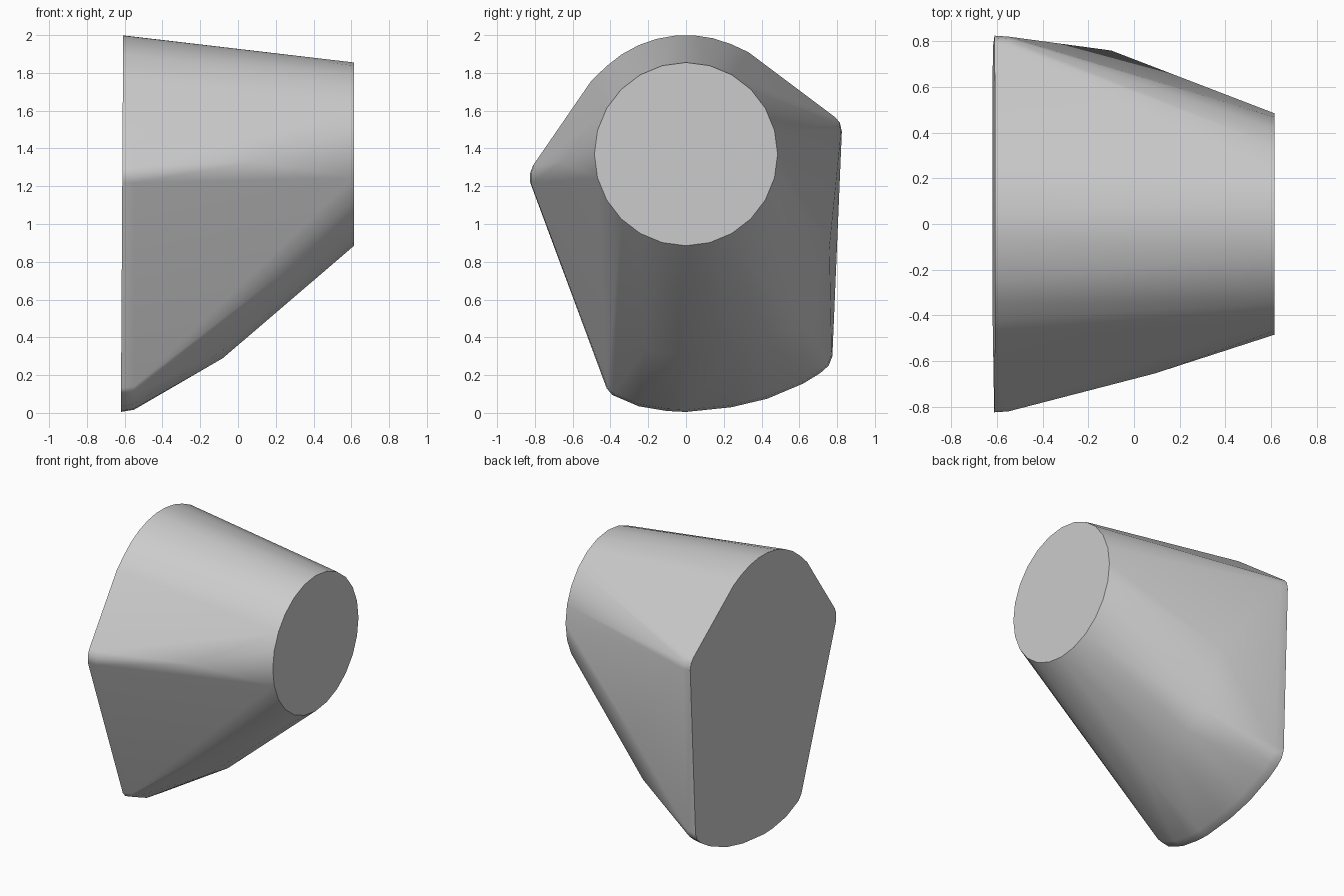
import bpy
import bmesh
import math

cube = bpy.data.objects.get("Cube")
if cube:
    bpy.data.objects.remove(cube, do_unlink=True)

# Plain grey surface
grey = bpy.data.materials.new("plain_grey")
grey.use_nodes = True
colour = (0.6, 0.6, 0.6, 1.0)
grey.diffuse_color = colour
grey.node_tree.nodes["Principled BSDF"].inputs["Base Color"].default_value = colour


def base_x(z):
    """The wide end leans very slightly."""
    return -0.62 + 0.006 * z


def arc(cy, cz, radius, start, end, steps):
    """Points (y, z) along an arc, angles in degrees from +y."""
    angles = [math.radians(start + (end - start) * i / steps) for i in range(steps + 1)]
    return [(cy + radius * math.cos(a), cz + radius * math.sin(a)) for a in angles]


# Wide end: rounded crown, two shoulders, curved underside
crown = arc(0, 1.38, 0.62, 58, 142, 9)
shoulders = [(0.33, 1.91), (0.79, 1.565), (0.815, 1.535), (0.825, 1.49),
             (-0.5, 1.76), (-0.81, 1.31), (-0.825, 1.27), (-0.825, 1.22)]
underside = [(0.775, 0.30), (0.755, 0.25), (0.71, 0.21), (0.62, 0.155), (0.43, 0.075),
             (0.24, 0.03), (0, 0.005), (-0.1, 0.01), (-0.25, 0.035),
             (-0.39, 0.095), (-0.42, 0.13)]
points = [(base_x(z), y, z) for y, z in crown + shoulders + underside]

# Softened lip next to the wide end
points += [(-0.55, y * 0.995, 1 + (z - 1) * 0.988) for y, z in shoulders + underside if z < 1.6]

# Belly ridge between the ends, side corner and front ridge
belly = [(-0.22, 0.33), (0, 0.29), (0.25, 0.315), (0.45, 0.385), (0.6, 0.48)]
points += [(-0.08, y, z) for y, z in belly]
points += [(-0.1, 0.76, 0.88), (0.09, -0.655, 1.33)]

# Round narrow end
points += [(0.615, y, z) for y, z in arc(0, 1.37, 0.485, 0, 345, 23)]

# Wrap the outline points in one closed skin
bm = bmesh.new()
for p in points:
    bm.verts.new(p)
hull = bmesh.ops.convex_hull(bm, input=bm.verts[:])
loose = [v for v in bm.verts if not v.link_faces]
bmesh.ops.delete(bm, geom=loose, context='VERTS')
bmesh.ops.dissolve_limit(bm, angle_limit=math.radians(0.5),
                         verts=bm.verts[:], edges=bm.edges[:])
bmesh.ops.recalc_face_normals(bm, faces=bm.faces[:])
mesh = bpy.data.meshes.new("tapered_body")
bm.to_mesh(mesh)
bm.free()
mesh.materials.append(grey)

body = bpy.data.objects.new("tapered_body", mesh)
bpy.context.collection.objects.link(body)
bpy.ops.object.select_all(action='DESELECT')
body.select_set(True)
bpy.context.view_layer.objects.active = body
bpy.ops.object.shade_smooth_by_angle(angle=math.radians(42))
weighted = body.modifiers.new("even_shading", 'WEIGHTED_NORMAL')
weighted.keep_sharp = True
